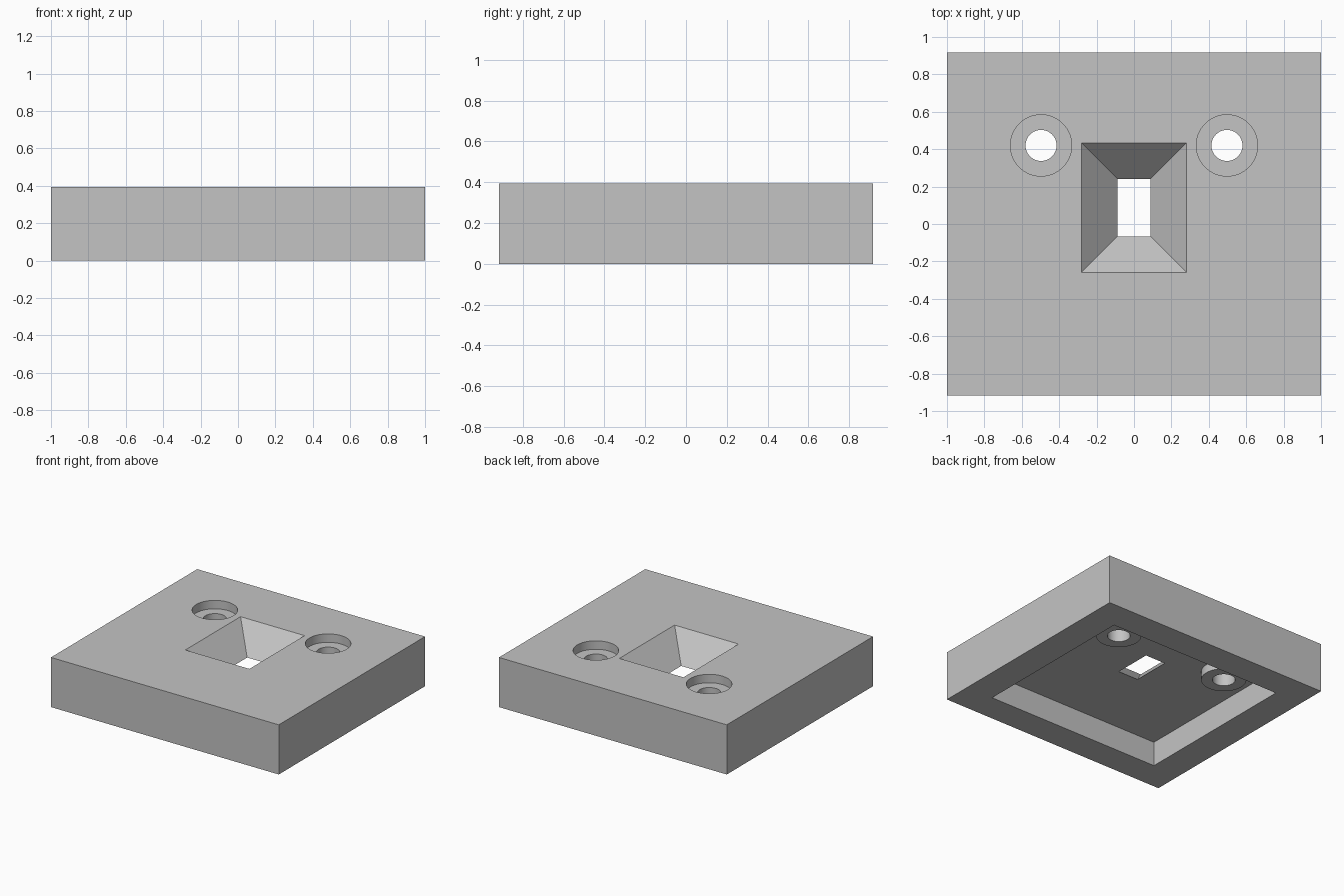
import bpy, bmesh, math

if "Cube" in bpy.data.objects:
    bpy.data.objects.remove(bpy.data.objects["Cube"])

HEIGHT = 0.394
CEILING = 0.195      # underside of the top plate
STEP = 0.067         # counterbore depth, matched by the bosses below
HOLE_X, HOLE_Y = 0.497, 0.42
FUNNEL_Y = 0.0875

grey = bpy.data.materials.new("grey")
grey.use_nodes = True
colour = (0.55, 0.55, 0.55, 1)
grey.diffuse_color = colour
grey.node_tree.nodes["Principled BSDF"].inputs["Base Color"].default_value = colour


def finish(name, bm):
    bmesh.ops.recalc_face_normals(bm, faces=bm.faces)
    mesh = bpy.data.meshes.new(name)
    bm.to_mesh(mesh)
    bm.free()
    mesh.materials.append(grey)
    obj = bpy.data.objects.new(name, mesh)
    bpy.context.collection.objects.link(obj)
    return obj


def block(name, low, high, z0, z1, y=0):
    """Box or frustum from the half sizes of its lower and upper ends."""
    bm = bmesh.new()
    bmesh.ops.create_cube(bm, size=2)
    for v in bm.verts:
        hx, hy = high if v.co.z > 0 else low
        v.co = (v.co.x * hx, v.co.y * hy + y, z1 if v.co.z > 0 else z0)
    return finish(name, bm)


def cylinder(name, x, radius, z0, z1):
    bm = bmesh.new()
    bmesh.ops.create_cone(bm, cap_ends=True, segments=64, radius1=radius,
                          radius2=radius, depth=z1 - z0)
    bmesh.ops.translate(bm, verts=bm.verts, vec=(x, HOLE_Y, (z0 + z1) / 2))
    return finish(name, bm)


def combine(target, tool, operation):
    """Apply a boolean and drop the tool object."""
    tool.hide_render = True
    mod = target.modifiers.new(tool.name, 'BOOLEAN')
    mod.operation = operation
    mod.solver = 'EXACT'
    mod.object = tool
    bpy.context.view_layer.objects.active = target
    bpy.ops.object.modifier_apply(modifier=mod.name)
    bpy.data.objects.remove(tool)


# Outer block, hollowed from below
plate = block("mounting_plate", (1, 0.917), (1, 0.917), 0, HEIGHT)
combine(plate, block("recess", (0.765, 0.687), (0.765, 0.687), -0.1, CEILING), 'DIFFERENCE')

# Screw holes: boss underneath, counterbore on top, bore right through
for x in (-HOLE_X, HOLE_X):
    combine(plate, cylinder("boss", x, 0.164, CEILING - STEP, CEILING + 0.05), 'UNION')
    combine(plate, cylinder("counterbore", x, 0.164, HEIGHT - STEP, HEIGHT + 0.1), 'DIFFERENCE')
    combine(plate, cylinder("bore", x, 0.083, 0.05, HEIGHT), 'DIFFERENCE')

# Tapered rectangular opening, its slope continued past both faces
over = 0.05
slope = 0.193 / (HEIGHT - CEILING)
d = over * slope
combine(plate, block("funnel", (0.088 - d, 0.153 - d), (0.281 + d, 0.346 + d),
                     CEILING - over, HEIGHT + over, FUNNEL_Y), 'DIFFERENCE')

# Round walls smooth, all other edges sharp
bpy.ops.object.select_all(action='DESELECT')
plate.select_set(True)
bpy.context.view_layer.objects.active = plate
bpy.ops.object.shade_smooth_by_angle(angle=math.radians(30))
